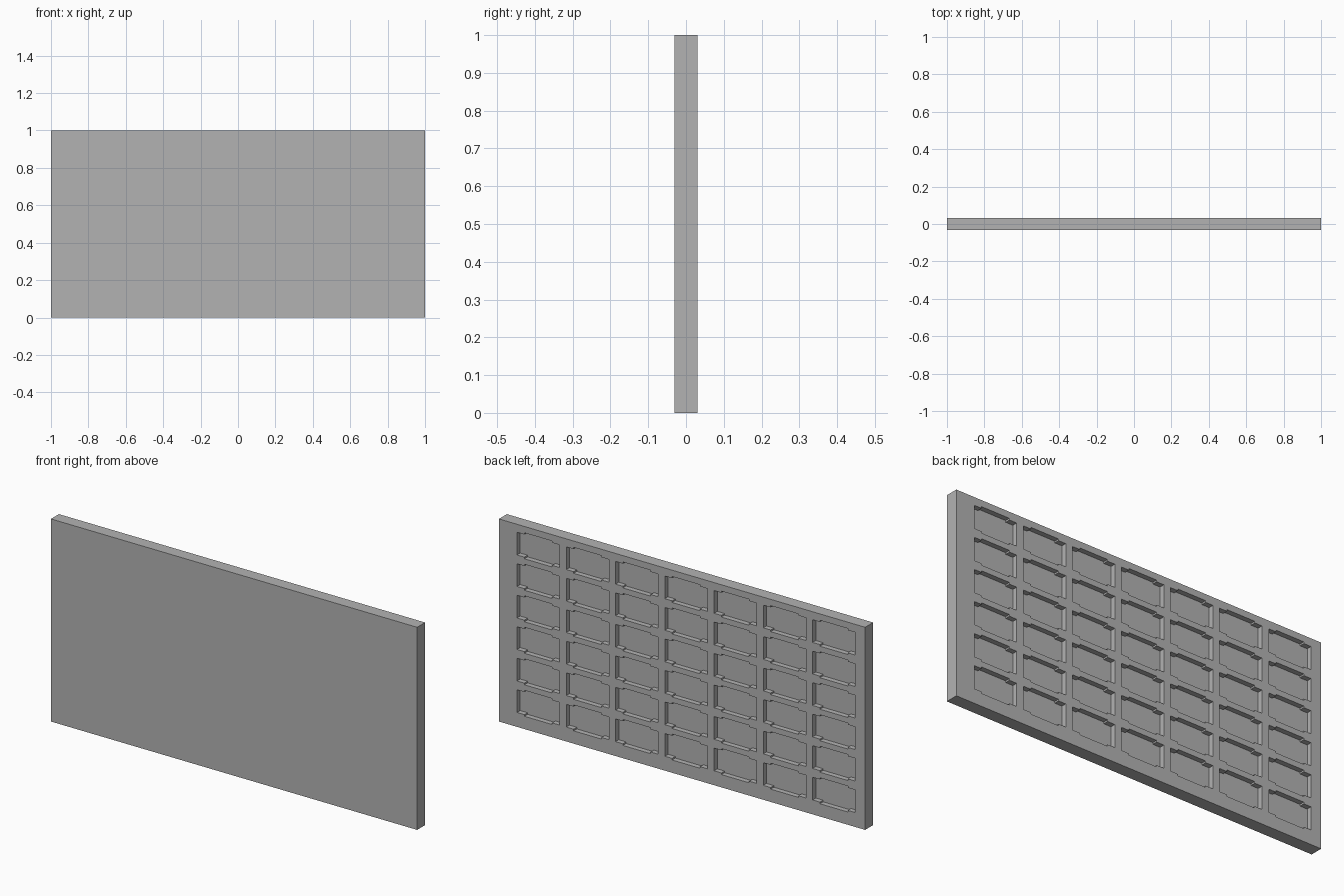
import bpy
import bmesh
from mathutils import Vector

cube = bpy.data.objects.get("Cube")
if cube:
    bpy.data.objects.remove(cube, do_unlink=True)

WIDTH, DEPTH, HEIGHT = 2.0, 0.062, 1.0
COLUMNS, ROWS = 7, 6
PITCH_X, PITCH_Z = 0.269, 0.1555
FIRST_X, FIRST_Z = -0.829, 0.127          # centre of the lowest pocket at -x
POCKET_W, POCKET_H, POCKET_DEPTH = 0.232, 0.112, 0.025
SHOULDER, BULGE = 0.04, 0.008             # taller middle section of each pocket

grey = bpy.data.materials.new("mid_grey")
grey.use_nodes = True
grey.diffuse_color = (0.45, 0.45, 0.45, 1)
grey.node_tree.nodes["Principled BSDF"].inputs["Base Color"].default_value = (0.45, 0.45, 0.45, 1)


def make_object(name, bm):
    bmesh.ops.recalc_face_normals(bm, faces=bm.faces)
    mesh = bpy.data.meshes.new(name)
    bm.to_mesh(mesh)
    bm.free()
    mesh.materials.append(grey)
    obj = bpy.data.objects.new(name, mesh)
    bpy.context.collection.objects.link(obj)
    return obj


def add_pocket(bm, cx, cz):
    """Stepped outline extruded from the pocket floor out past the back."""
    w, h = POCKET_W / 2, POCKET_H / 2
    quarter = [(w, h), (w - SHOULDER, h), (w - SHOULDER, h + BULGE)]
    upper = quarter + [(-x, z) for x, z in reversed(quarter)]
    outline = upper + [(x, -z) for x, z in reversed(upper)]
    floor_y = DEPTH / 2 - POCKET_DEPTH
    face = bm.faces.new([bm.verts.new((cx + x, floor_y, cz + z)) for x, z in outline])
    out = bmesh.ops.extrude_face_region(bm, geom=[face])
    moved = [v for v in out["geom"] if isinstance(v, bmesh.types.BMVert)]
    bmesh.ops.translate(bm, verts=moved, vec=Vector((0, POCKET_DEPTH * 2, 0)))


# Flat panel
bm = bmesh.new()
bmesh.ops.create_cube(bm, size=1)
bmesh.ops.scale(bm, verts=bm.verts, vec=(WIDTH, DEPTH, HEIGHT))
bmesh.ops.translate(bm, verts=bm.verts, vec=(0, 0, HEIGHT / 2))
panel = make_object("panel", bm)

# Grid of pockets for the back
bm = bmesh.new()
for col in range(COLUMNS):
    for row in range(ROWS):
        add_pocket(bm, FIRST_X + col * PITCH_X, FIRST_Z + row * PITCH_Z)
cutter = make_object("pocket_cutter", bm)
cutter.hide_render = True

# Cut the pockets, then discard the cutter
cut = panel.modifiers.new("pockets", "BOOLEAN")
cut.operation = "DIFFERENCE"
cut.solver = "EXACT"
cut.object = cutter
bpy.context.view_layer.objects.active = panel
panel.select_set(True)
bpy.ops.object.modifier_apply(modifier=cut.name)
bpy.data.objects.remove(cutter, do_unlink=True)
